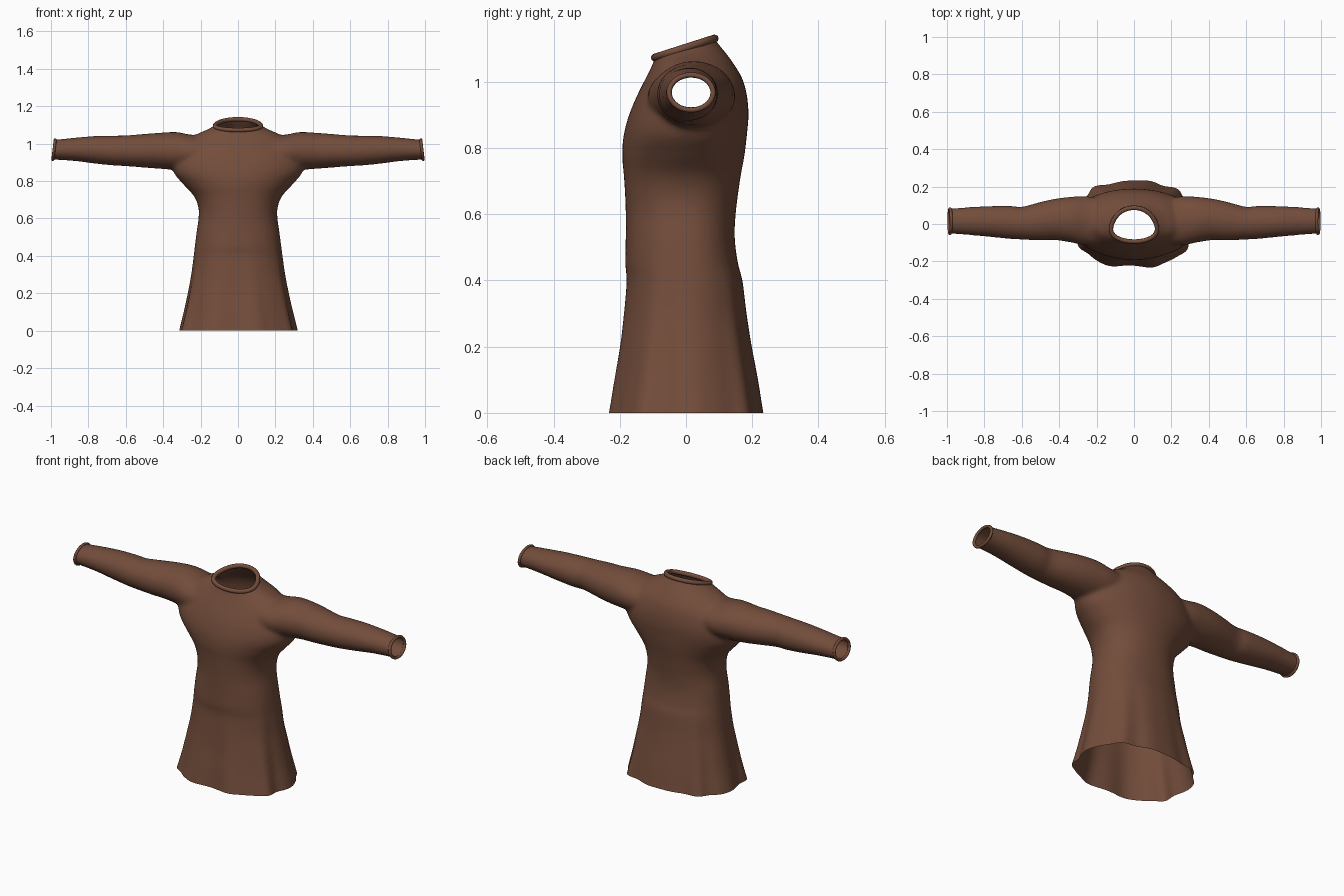
import bpy, bmesh, math
from mathutils import Vector

if "Cube" in bpy.data.objects:
    bpy.data.objects.remove(bpy.data.objects["Cube"])

brown = bpy.data.materials.new("brown cloth")
brown.diffuse_color = (0.172, 0.074, 0.044, 1)
brown.use_nodes = True
brown.node_tree.nodes["Principled BSDF"].inputs["Base Color"].default_value = brown.diffuse_color


def catmull(rows, steps=6):
    """Smoothly resample rows of numbers."""
    out = []
    for i in range(len(rows) - 1):
        p = [rows[max(0, min(len(rows) - 1, i + k))] for k in (-1, 0, 1, 2)]
        for s in range(steps):
            t = s / steps
            out.append([0.5 * (2 * b + (c - a) * t + (2 * a - 5 * b + 4 * c - d) * t * t
                               + (3 * b - a - 3 * c + d) * t ** 3)
                        for a, b, c, d in zip(*p)])
    return out + [list(rows[-1])]


def loft(bm, rings):
    """Closed solid through a series of rings."""
    loops = [[bm.verts.new(p) for p in ring] for ring in rings]
    n = len(loops[0])
    faces = [bm.faces.new((a[i], a[(i + 1) % n], b[(i + 1) % n], b[i]))
             for a, b in zip(loops, loops[1:]) for i in range(n)]
    faces += [bm.faces.new(loops[0]), bm.faces.new(loops[-1])]
    bmesh.ops.recalc_face_normals(bm, faces=faces)


def spow(v, e):
    return math.copysign(abs(v) ** e, v)


ANGLES = [2 * math.pi * i / 80 for i in range(80)]
bm = bmesh.new()

# Body: height, half width, front y, back y, squareness
body = [(-0.06, .325, .242, .242, 2.5), (0, .312, .230, .230, 2.5), (.1, .289, .215, .215, 2.4),
        (.2, .268, .199, .197, 2.4), (.3, .250, .188, .182, 2.3), (.4, .237, .180, .170, 2.3),
        (.45, .231, .184, .157, 2.3), (.53, .221, .182, .147, 2.3), (.6, .211, .182, .150, 2.2),
        (.66, .212, .184, .157, 2.2), (.72, .236, .188, .166, 2.1), (.78, .290, .193, .177, 2.0),
        (.84, .340, .188, .184, 2.0), (.90, .350, .172, .189, 2.0), (.96, .325, .147, .184, 2.0),
        (1.01, .280, .122, .170, 2.0), (1.05, .222, .102, .147, 2.0), (1.08, .155, .092, .126, 2.0),
        (1.11, .110, .085, .102, 2.0), (1.14, .096, .082, .082, 2.0), (1.2, .09, .08, .075, 2.0)]
rings = []
for z, w, f, b, n in catmull(body):
    ring = []
    wave = 0.010 * max(0, 1 - max(z, 0) / 0.5)          # soft skirt folds
    for a in ANGLES:
        k = 1 + wave / 0.25 * (math.sin(9 * a + 0.6) * 0.7 + math.sin(14 * a + 2) * 0.3)
        y = spow(math.sin(a), 2 / n) * (b if math.sin(a) > 0 else f)
        ring.append((spow(math.cos(a), 2 / n) * w * k, y * k, z))
    rings.append(ring)
loft(bm, rings)

# Sleeves: x, bottom z, top z, front y, back y
sleeve = [(.12, .88, 1.04, -.11, .13), (.25, .862, 1.048, -.115, .148), (.33, .860, 1.062, -.10, .146),
          (.42, .866, 1.058, -.086, .135), (.5, .872, 1.052, -.088, .118), (.6, .880, 1.044, -.083, .092),
          (.66, .883, 1.043, -.080, .097), (.76, .893, 1.041, -.070, .096), (.87, .907, 1.032, -.060, .091),
          (.98, .914, 1.021, -.052, .083), (1.06, .914, 1.018, -.052, .083)]
for s in (-1, 1):
    loft(bm, [[(s * x, (f + b) / 2 + (b - f) / 2 * math.cos(a), (lo + hi) / 2 + (hi - lo) / 2 * math.sin(a))
               for a in ANGLES] for x, lo, hi, f, b in catmull(sleeve)])

mesh = bpy.data.meshes.new("tunic")
bm.to_mesh(mesh)
bm.free()
tunic = bpy.data.objects.new("tunic", mesh)
bpy.context.collection.objects.link(tunic)
bpy.context.view_layer.objects.active = tunic
tunic.select_set(True)

# Fuse body and sleeves into one soft cloth surface
m = tunic.modifiers.new("fuse", 'REMESH')
m.mode, m.voxel_size = 'VOXEL', 0.010
m = tunic.modifiers.new("soften", 'SMOOTH')
m.factor, m.iterations = 0.5, 10
for name in ("fuse", "soften"):
    bpy.ops.object.modifier_apply(modifier=name)

# Cut open hem, cuffs and neckline
bm = bmesh.new()
bm.from_mesh(tunic.data)


def cut(co, no):
    """Trim the cloth beyond a plane and return the edge points in order."""
    co, no = Vector(co), Vector(no).normalized()
    bmesh.ops.bisect_plane(bm, geom=bm.verts[:] + bm.edges[:] + bm.faces[:], dist=1e-5,
                           plane_co=co, plane_no=no, clear_outer=True)
    pts = [v.co.copy() for v in bm.verts if v.is_boundary and abs((v.co - co).dot(no)) < 1e-4]
    mid = sum(pts, Vector()) / len(pts)
    u = no.orthogonal().normalized()
    w = no.cross(u)
    pts = sorted((math.atan2((p - mid).dot(w), (p - mid).dot(u)), p) for p in pts)
    keep, last = [], -9
    for a, p in pts:
        if a - last > 0.12 and a < math.pi - 0.06:
            keep.append(p)
            last = a
    return keep


cut((0, 0, 0), (0, 0, -1))
trims = [("neck_trim", cut((0, 0, 1.103), (0, -0.32, 1)), 0.012)]
for s, side in ((-1, "left"), (1, "right")):
    trims.append((side + "_cuff_trim", cut((s * .984, 0, .965), (s, 0, .12)), 0.008))
bm.to_mesh(tunic.data)
bm.free()
tunic.data.materials.clear()
tunic.data.materials.append(brown)
for p in tunic.data.polygons:
    p.material_index = 0
    p.use_smooth = True

# Rolled trims around neckline and cuffs
for name, pts, r in trims:
    cu = bpy.data.curves.new(name, 'CURVE')
    cu.dimensions = '3D'
    cu.bevel_depth, cu.bevel_resolution = r, 3
    sp = cu.splines.new('POLY')
    sp.points.add(len(pts) - 1)
    for q, p in zip(sp.points, pts):
        q.co = (*p, 1)
    sp.use_cyclic_u = True
    sp.use_smooth = True
    cu.materials.append(brown)
    bpy.context.collection.objects.link(bpy.data.objects.new(name, cu))
